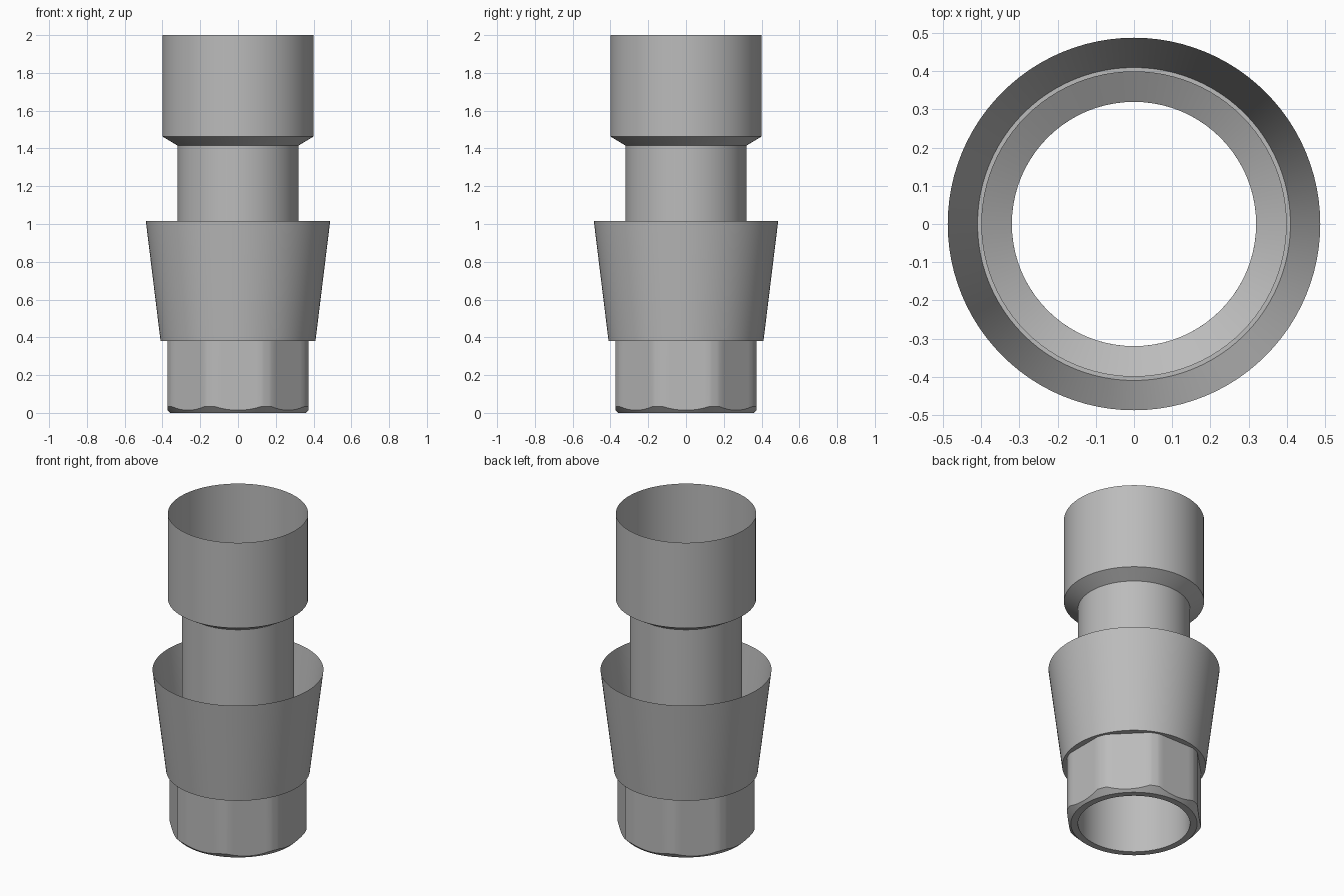
import bpy
import math
from math import cos, sin, radians

if "Cube" in bpy.data.objects:
    bpy.data.objects.remove(bpy.data.objects["Cube"], do_unlink=True)

SEGMENTS = 96
FULL = 2 * math.pi

metal = bpy.data.materials.new("plain grey metal")
metal.use_nodes = True
grey = (0.5, 0.5, 0.5, 1)
metal.diffuse_color = grey
metal.node_tree.nodes["Principled BSDF"].inputs["Base Color"].default_value = grey


def loft(name, rings):
    """Skin a stack of closed rings with equal point counts."""
    n = len(rings[0])
    verts = [p for ring in rings for p in ring]
    faces = []
    for k in range(len(rings) - 1):
        for i in range(n):
            j = (i + 1) % n
            faces.append((k * n + i, k * n + j, (k + 1) * n + j, (k + 1) * n + i))
    mesh = bpy.data.meshes.new(name)
    mesh.from_pydata(verts, [], faces)
    mesh.materials.append(metal)
    obj = bpy.data.objects.new(name, mesh)
    bpy.context.collection.objects.link(obj)
    bpy.ops.object.select_all(action="DESELECT")
    obj.select_set(True)
    bpy.context.view_layer.objects.active = obj
    bpy.ops.object.shade_smooth_by_angle(angle=radians(30))
    return obj


def lathe(name, profile):
    """Revolve (radius, height) points about z."""
    angles = [FULL * i / SEGMENTS for i in range(SEGMENTS)]
    return loft(name, [[(r * cos(a), r * sin(a), z) for a in angles] for r, z in profile])


# Open tube that widens into the upper socket
BORE = 0.32
lathe("tube_and_socket", [(BORE, 0), (BORE, 1.415), (0.4, 1.463), (0.4, 2)])

# Flared cup around the tube, with its flat floor
FLOOR = 0.38
lathe("flared_cup", [(BORE, FLOOR), (0.41, FLOOR), (0.488, 1.015)])

# Eight-sided nut with rounded corners and a conical bottom chamfer
APOTHEM, CORNER, RIM = 0.374, 0.394, 0.36
half_flat = math.acos(APOTHEM / CORNER)
half_side = radians(22.5)
steps = [half_flat * t / 4 for t in range(-4, 5)]
steps += [half_flat + (half_side - half_flat) * t / 2 for t in (1, 2, 3)]

outline = []
for side in range(8):
    for local in steps:
        radius = CORNER if abs(local) > half_flat else APOTHEM / cos(local)
        outline.append((side * 2 * half_side + local, radius))


def circle(radius, z):
    return [(radius * cos(a), radius * sin(a), z) for a, _ in outline]


chamfer = [(r * cos(a), r * sin(a), r - RIM) for a, r in outline]
top = [(r * cos(a), r * sin(a), FLOOR) for a, r in outline]
loft("octagonal_nut", [circle(BORE, 0), circle(RIM, 0), chamfer, top])
